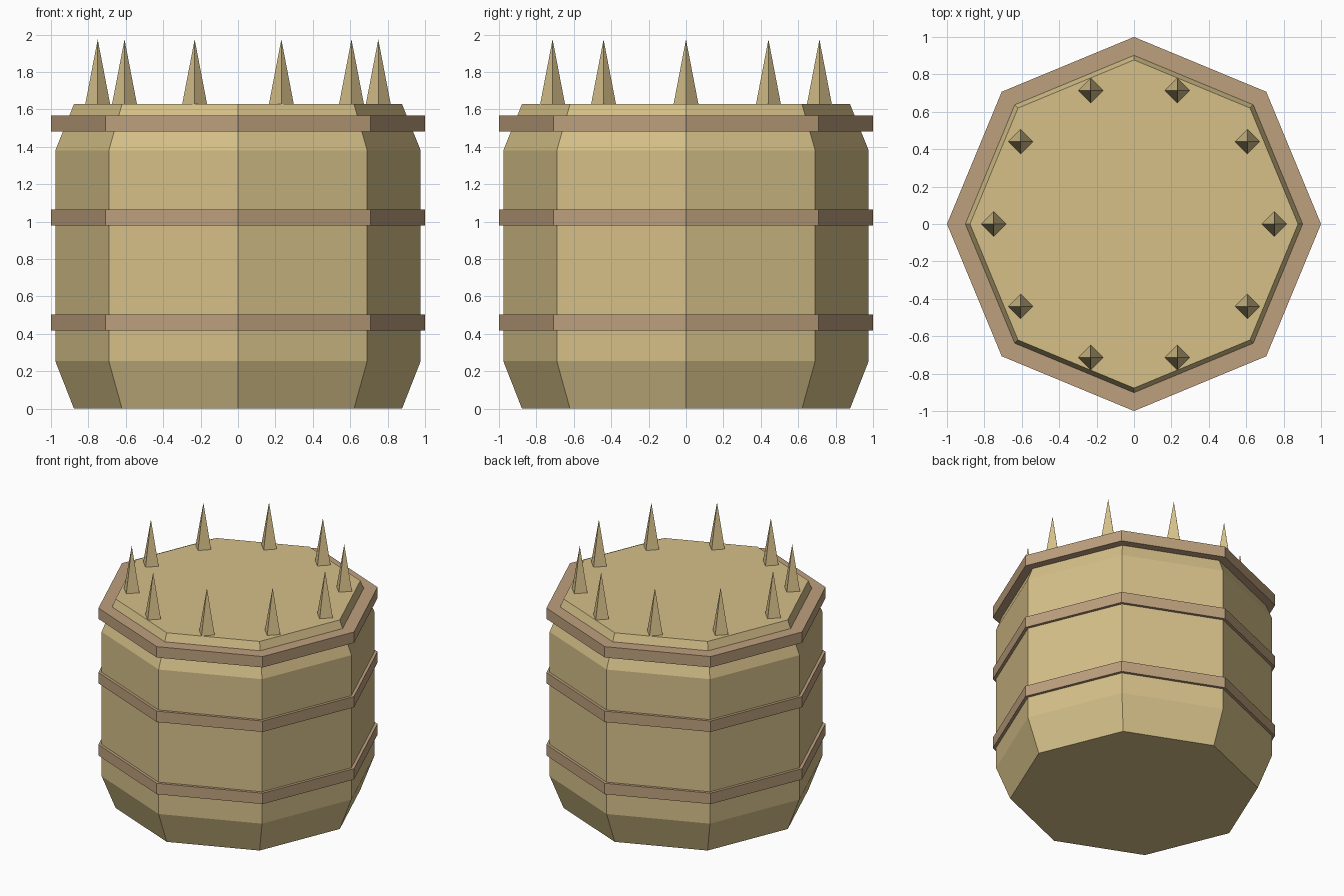
import bpy
import bmesh
from math import cos, sin, tau

SIDES = 8
SPIKES = 10

cube = bpy.data.objects.get("Cube")
if cube:
    bpy.data.objects.remove(cube, do_unlink=True)


def make_material(name, rgb):
    mat = bpy.data.materials.new(name)
    mat.use_nodes = True
    mat.diffuse_color = (*rgb, 1)
    mat.node_tree.nodes["Principled BSDF"].inputs["Base Color"].default_value = (*rgb, 1)
    return mat


def lathe(name, profile, sides, mat, location=(0, 0, 0)):
    """Capped solid from (radius, height) pairs; radius 0 makes a point."""
    bm = bmesh.new()
    rings = []
    for r, z in profile:
        count = sides if r > 0 else 1
        rings.append([bm.verts.new((r * cos(tau * i / sides), r * sin(tau * i / sides), z))
                      for i in range(count)])
    for low, high in zip(rings, rings[1:]):
        for i in range(sides):
            j = (i + 1) % sides
            if len(high) == 1:
                bm.faces.new((low[i], low[j], high[0]))
            else:
                bm.faces.new((low[i], low[j], high[j], high[i]))
    bm.faces.new(rings[0][::-1])
    if len(rings[-1]) > 1:
        bm.faces.new(rings[-1])
    mesh = bpy.data.meshes.new(name)
    bm.to_mesh(mesh)
    bm.free()
    mesh.materials.append(mat)
    obj = bpy.data.objects.new(name, mesh)
    obj.location = location
    bpy.context.collection.objects.link(obj)
    return obj


wood = make_material("pale wood", (0.67, 0.53, 0.25))
hoop = make_material("brown hoop", (0.51, 0.35, 0.205))

# Barrel body with tapered ends
lathe("barrel_body", [(0.877, 0), (0.977, 0.255), (0.977, 1.38), (0.877, 1.628)], SIDES, wood)

# Hoops around the barrel
for label, z in (("lower", 0.418), ("middle", 0.98), ("upper", 1.482)):
    lathe(f"{label}_hoop", [(1, 0), (1, 0.085)], SIDES, hoop, (0, 0, z))

# Ring of spikes on the lid
for k in range(SPIKES):
    a = tau * k / SPIKES
    lathe(f"spike_{k + 1}", [(0.07, 0), (0, 0.365)], 4, wood,
          (0.75 * cos(a), 0.75 * sin(a), 1.61))
